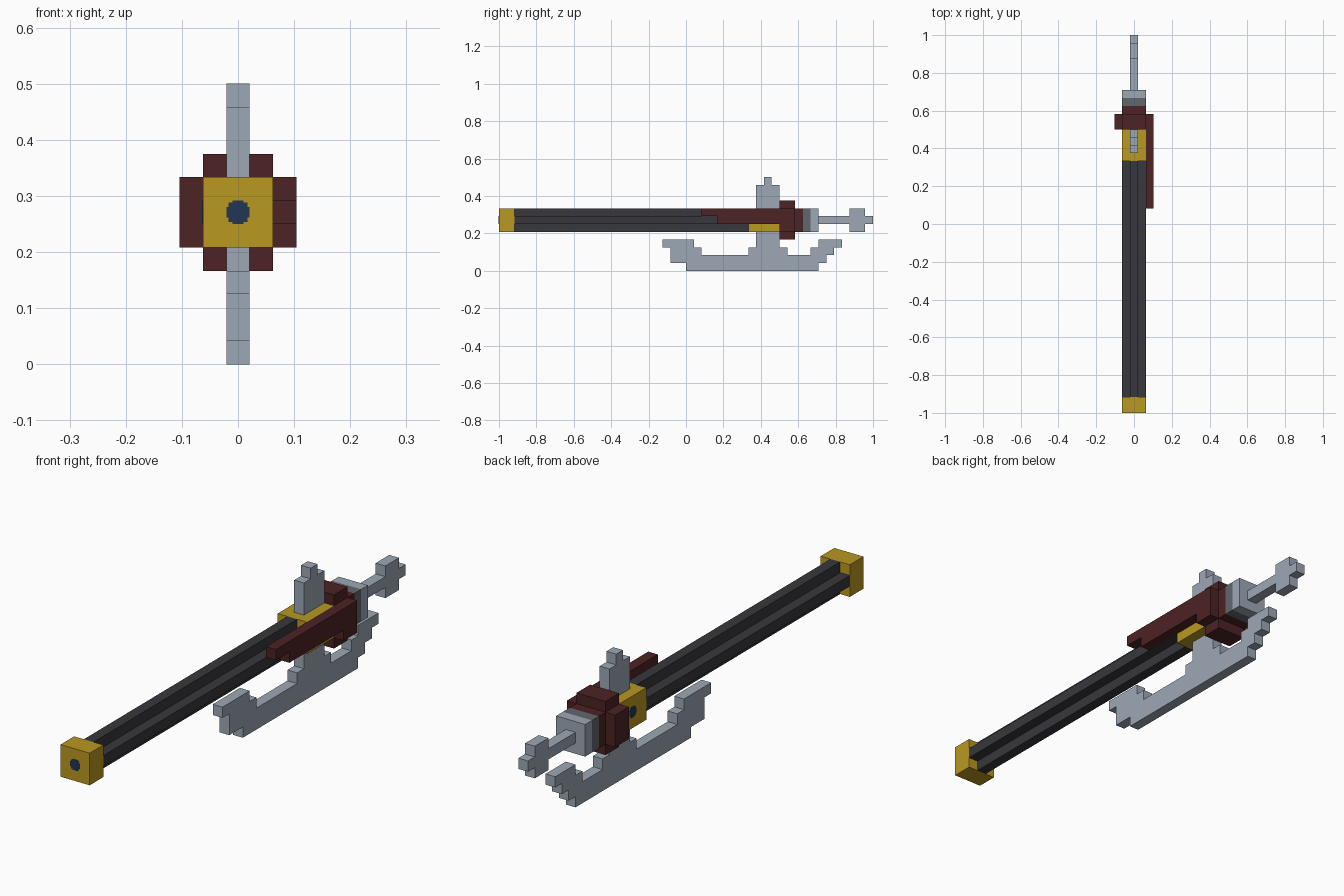
import bpy, bmesh
from mathutils import Vector

if "Cube" in bpy.data.objects:
    bpy.data.objects.remove(bpy.data.objects["Cube"])

U = 2 / 48  # one block; all sizes below are in blocks


def material(name, srgb):
    m = bpy.data.materials.new(name)
    lin = [((c / 255 + 0.055) / 1.055) ** 2.4 if c > 10 else c / 3295 for c in srgb]
    m.diffuse_color = (*lin, 1)
    m.use_nodes = True
    m.node_tree.nodes["Principled BSDF"].inputs["Base Color"].default_value = m.diffuse_color
    return m


GOLD = material("gold", (186, 152, 33))
IRON = material("dark_iron", (56, 55, 60))
WOOD = material("red_wood", (77, 34, 35))
STEEL = material("steel", (157, 168, 181))
DULL = material("dull_steel", (97, 103, 109))
NAVY = material("navy", (34, 54, 80))


def prism(name, axis, profile, lo, hi, mat):
    """Extrude a profile from lo to hi; profile is (y, z) on axis x, (x, z) on axis y."""
    def point(a, b, t):
        x, y, z = (t, a, b) if axis == "x" else (a, t, b)
        return Vector((x, y - 24, z)) * U

    bm = bmesh.new()
    face = bm.faces.new([bm.verts.new(point(a, b, lo)) for a, b in profile])
    ext = bmesh.ops.extrude_face_region(bm, geom=[face])
    verts = [g for g in ext["geom"] if isinstance(g, bmesh.types.BMVert)]
    step = point(0, 0, hi) - point(0, 0, lo)
    bmesh.ops.translate(bm, verts=verts, vec=step)
    bmesh.ops.recalc_face_normals(bm, faces=bm.faces)
    me = bpy.data.meshes.new(name)
    bm.to_mesh(me)
    bm.free()
    me.materials.append(mat)
    ob = bpy.data.objects.new(name, me)
    bpy.context.collection.objects.link(ob)
    return ob


def rect(a0, a1, b0, b1):
    return [(a0, b0), (a1, b0), (a1, b1), (a0, b1)]


def mirrored(quarter, ca, cb):
    """Full outline from the points of its first quadrant, mirrored both ways."""
    q = quarter
    r = q[::-1]
    pts = (q + [(-a, b) for a, b in r] + [(-a, -b) for a, b in q]
           + [(a, -b) for a, b in r])
    return [(ca + a, cb + b) for a, b in pts]


square = rect(-1.5, 1.5, 5, 8)

# barrel with a cross section, gold muzzle and gold breech
prism("muzzle", "y", square, 0, 2, GOLD)
prism("barrel", "y", mirrored([(1.5, .5), (.5, .5), (.5, 1.5)], 0, 6.5), 2, 32, IRON)
prism("breech", "y", square, 32, 36, GOLD)

# small stepped discs: bore and breech stud
disc = [(.5, .23), (.41, .23), (.41, .41), (.23, .41), (.23, .5)]
prism("bore", "y", mirrored(disc, 0, 6.5), -.03, .02, NAVY)
prism("breech_stud", "x", mirrored(disc, 34, 6.5), -1.53, -1.48, NAVY)

# red wooden collar, neck and side rail
prism("collar", "y", mirrored([(2.5, 1.5), (1.5, 1.5), (1.5, 2.5)], 0, 6.5), 36, 38, WOOD)
prism("neck", "y", square, 38, 39, WOOD)
prism("side_rail", "x", [(26, 7), (28, 7), (28, 6), (36, 6), (36, 8), (26, 8)],
      1.5, 2.5, WOOD)

# steel end cap, rod and knob
prism("cap_band", "y", square, 39, 40, DULL)
prism("end_cap", "y", square, 40, 41, STEEL)
prism("rod_and_knob", "x", [(41, 6), (45, 6), (45, 5), (47, 5), (47, 6), (48, 6),
                            (48, 7), (47, 7), (47, 8), (45, 8), (45, 7), (41, 7)],
      -.5, .5, STEEL)

# upright hammer
prism("hammer", "x", [(33, 8), (36, 8), (36, 11), (35, 11), (35, 12), (34, 12),
                      (34, 11), (33, 11)], -.5, .5, STEEL)

# curved lower blade with its post
prism("lower_blade", "x", [
    (24, 0), (41, 0), (41, 1), (42, 1), (42, 2), (43, 2), (43, 3), (44, 3), (44, 4),
    (41, 4), (41, 3), (40, 3), (40, 2), (37, 2), (37, 3), (36, 3), (36, 5), (33, 5),
    (33, 3), (32, 3), (32, 2), (26, 2), (26, 3), (25, 3), (25, 4), (21, 4), (21, 3),
    (22, 3), (22, 1), (24, 1)], -.5, .5, STEEL)
